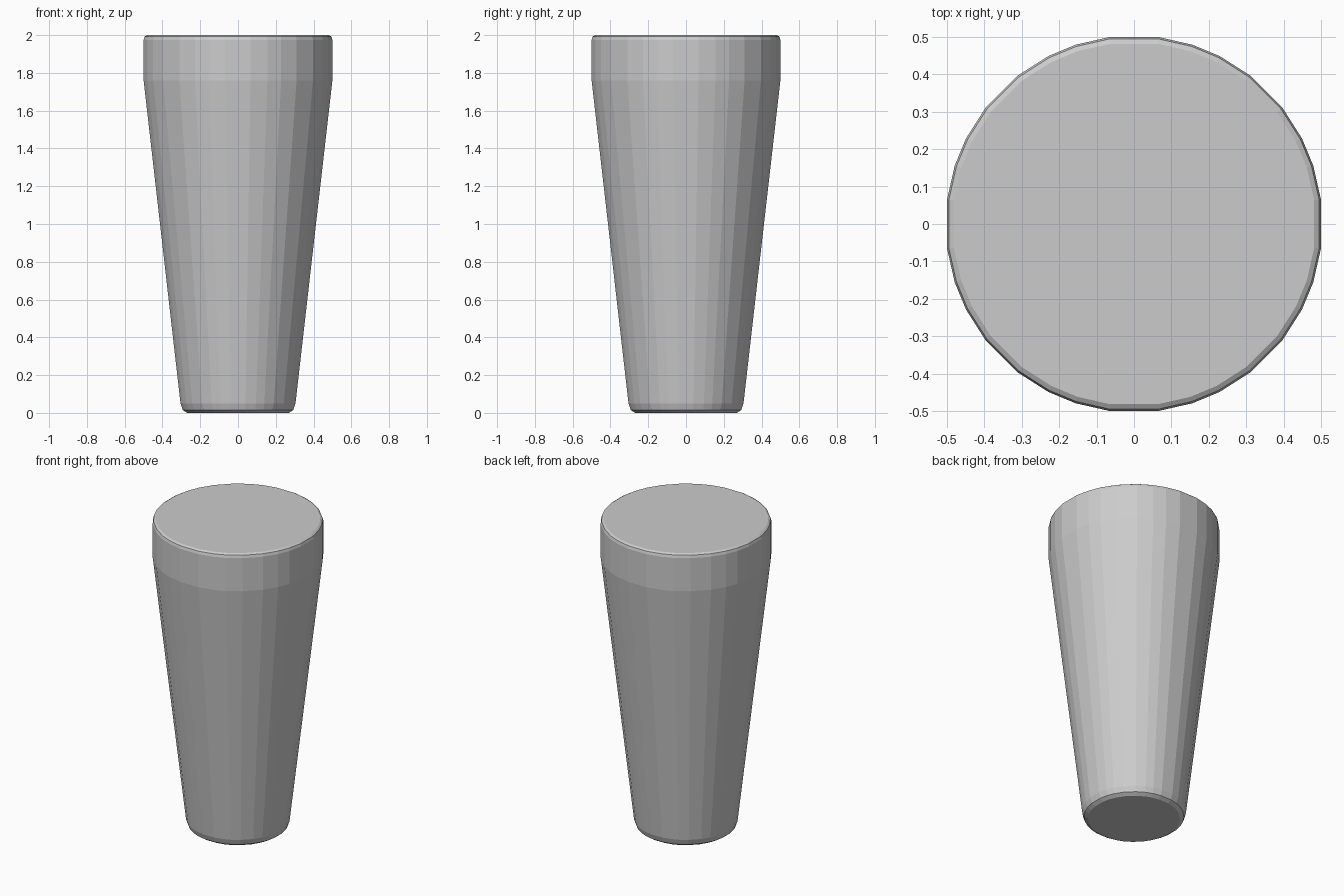
import bpy, bmesh, math

cube = bpy.data.objects.get("Cube")
if cube:
    bpy.data.objects.remove(cube, do_unlink=True)

# Single plain grey
grey = bpy.data.materials.new("plain grey")
grey.use_nodes = True
colour = (0.6, 0.6, 0.6, 1)
grey.diffuse_color = colour
bsdf = next(n for n in grey.node_tree.nodes if n.type == 'BSDF_PRINCIPLED')
bsdf.inputs["Base Color"].default_value = colour

# Slightly uneven facet angles, repeated every quarter turn
quarter = (7.5, 18, 27, 38, 52, 63, 72, 82.5)
angles = [math.radians(a + 90 * q) for q in range(4) for a in quarter]

# Radius and height: rounded foot, tapered body, straight collar, bevelled top
profile = [(0.272, 0), (0.295, 0.015), (0.307, 0.05),
           (0.504, 1.76), (0.504, 1.975), (0.499, 1.992), (0.486, 2)]

bm = bmesh.new()
rings = [[bm.verts.new((r * math.cos(a), r * math.sin(a), z)) for a in angles]
         for r, z in profile]
count = len(angles)
for low, high in zip(rings, rings[1:]):
    for i in range(count):
        j = (i + 1) % count
        bm.faces.new((low[i], low[j], high[j], high[i]))
bm.faces.new(rings[0][::-1])
bm.faces.new(rings[-1])

mesh = bpy.data.meshes.new("tapered_leg")
bm.to_mesh(mesh)
bm.free()
mesh.materials.append(grey)
leg = bpy.data.objects.new("tapered_leg", mesh)
bpy.context.collection.objects.link(leg)
